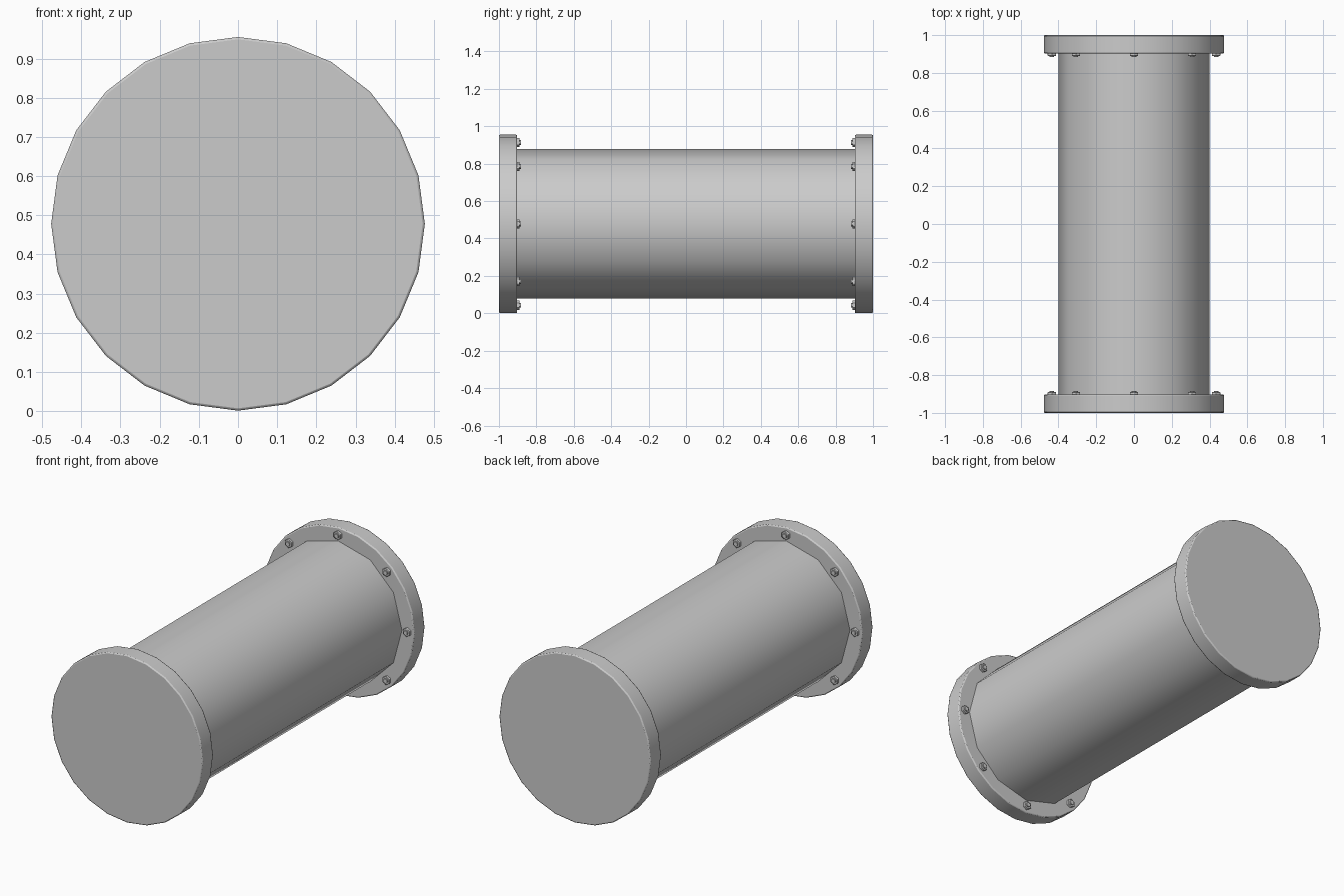
import bpy
from math import pi, cos, sin, radians

if "Cube" in bpy.data.objects:
    bpy.data.objects.remove(bpy.data.objects["Cube"])

AXIS_Z = 0.478


def cyl(name, r, y0, y1, x=0.0, z=0.0, sides=24, turn=0.0, bevel=0.0, smooth=35):
    """Cylinder lying along y, from y0 to y1, with a vertex at the top."""
    bpy.ops.mesh.primitive_cylinder_add(
        vertices=sides, radius=r, depth=abs(y1 - y0),
        location=(x, (y0 + y1) / 2, AXIS_Z + z), rotation=(pi / 2, turn, 0))
    ob = bpy.context.object
    ob.name = name
    bpy.ops.object.shade_smooth_by_angle(angle=radians(smooth))
    if bevel:
        m = ob.modifiers.new("soft_edge", 'BEVEL')
        m.width = bevel
        m.segments = 2
        m.limit_method = 'ANGLE'
        m.angle_limit = radians(50)
    return ob


# Pipe body
cyl("pipe", 0.40, -0.91, 0.91, sides=12)

for s, end in ((-1, "front"), (1, "back")):
    # End flange
    cyl(end + "_flange", 0.477, s * 0.903, s * 1.0, bevel=0.006)
    # Ring of eight bolts on the inner flange face
    for i in range(8):
        a = i * pi / 4
        x, z = 0.435 * cos(a), 0.435 * sin(a)
        cyl(f"{end}_nut_{i}", 0.025, s * 0.89, s * 0.91, x, z,
            sides=6, bevel=0.002)
        cyl(f"{end}_stud_{i}", 0.013, s * 0.883, s * 0.90, x, z, sides=10, smooth=40)
